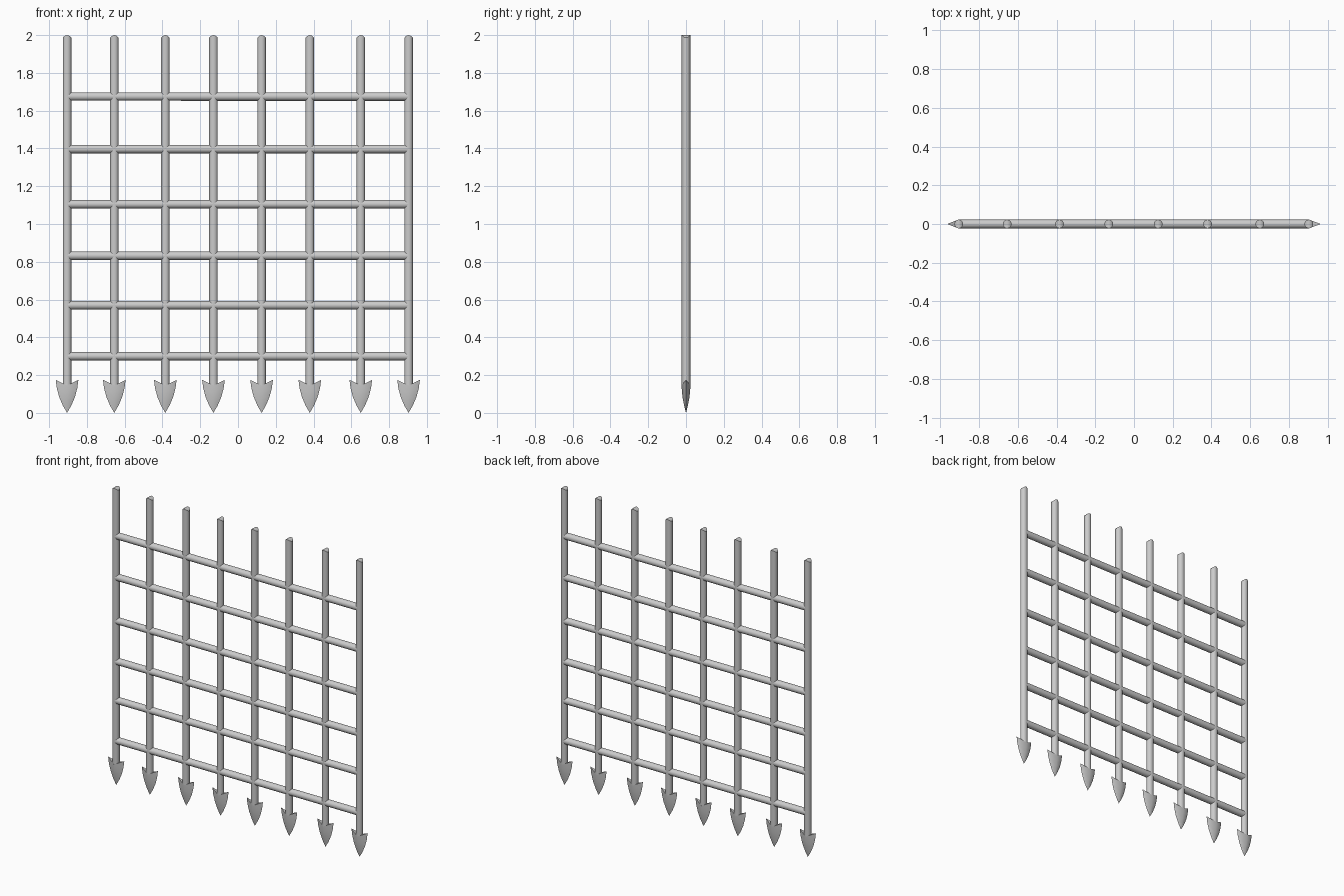
import bpy
from math import sin, cos, pi, radians

if "Cube" in bpy.data.objects:
    bpy.data.objects.remove(bpy.data.objects["Cube"])

R = 0.0225   # bar radius
N = 16       # bar sides
BARS_X = [-0.905, -0.655, -0.385, -0.13, 0.125, 0.38, 0.65, 0.903]
RAILS_Z = [0.30, 0.57, 0.832, 1.105, 1.397, 1.675]


def make_object(name, verts, faces, angle):
    mesh = bpy.data.meshes.new(name)
    mesh.from_pydata(verts, [], faces)
    obj = bpy.data.objects.new(name, mesh)
    bpy.context.collection.objects.link(obj)
    bpy.ops.object.select_all(action='DESELECT')
    obj.select_set(True)
    bpy.context.view_layer.objects.active = obj
    bpy.ops.object.mode_set(mode='EDIT')
    bpy.ops.mesh.select_all(action='SELECT')
    bpy.ops.mesh.normals_make_consistent(inside=False)
    bpy.ops.object.mode_set(mode='OBJECT')
    bpy.ops.object.shade_smooth_by_angle(angle=radians(angle))
    return obj


def upright_bar(x):
    # Saddle-cut ends: foot sits in the spearhead valley, top falls off to both sides
    ring = [(R * cos(2 * pi * i / N), R * sin(2 * pi * i / N)) for i in range(N)]
    verts = [(x + px, py, 0.145 + 0.5 * abs(px)) for px, py in ring]
    verts += [(x + px, py, 2.0 - 0.014 * (px / R) ** 2) for px, py in ring]
    faces = [(i, (i + 1) % N, N + (i + 1) % N, N + i) for i in range(N)]
    for base in (0, N):
        for i in range(N // 2):
            strip = [i, i + 1, N - 1 - i, (N - i) % N]
            faces.append([base + k for k in dict.fromkeys(strip)])
    make_object("upright_bar", verts, faces, 40)


def spearhead(x):
    # Diamond sections (z at edge, z at ridge, half width, half depth), pointed at the bottom
    rows = [(0.175, 0.145, 0.06, 0.0235), (0.13, 0.11, 0.054, 0.0215),
            (0.085, 0.075, 0.042, 0.017), (0.04, 0.038, 0.023, 0.0095)]
    verts = []
    for ze, zr, w, d in rows:
        verts += [(x + w, 0, ze), (x, d, zr), (x - w, 0, ze), (x, -d, zr)]
    tip = len(verts)
    verts += [(x, 0, 0.0), (x, 0, 0.145)]
    faces = []
    for i in range(4):
        j = (i + 1) % 4
        for r in range(0, tip - 4, 4):
            faces.append((r + i, r + j, r + 4 + j, r + 4 + i))
        faces.append((tip - 4 + i, tip - 4 + j, tip))
        faces.append((i, j, tip + 1))
    make_object("spearhead", verts, faces, 50)


# Uprights with spearheads
for x in BARS_X:
    upright_bar(x)
    spearhead(x)

# Horizontal rails, ending inside the outer uprights
for z in RAILS_Z:
    bpy.ops.mesh.primitive_cylinder_add(vertices=N, radius=R, depth=1.806,
                                        location=(-0.001, 0, z), rotation=(0, pi / 2, 0))
    rail = bpy.context.object
    rail.name = "cross_rail"
    bpy.ops.object.shade_smooth_by_angle(angle=radians(40))
